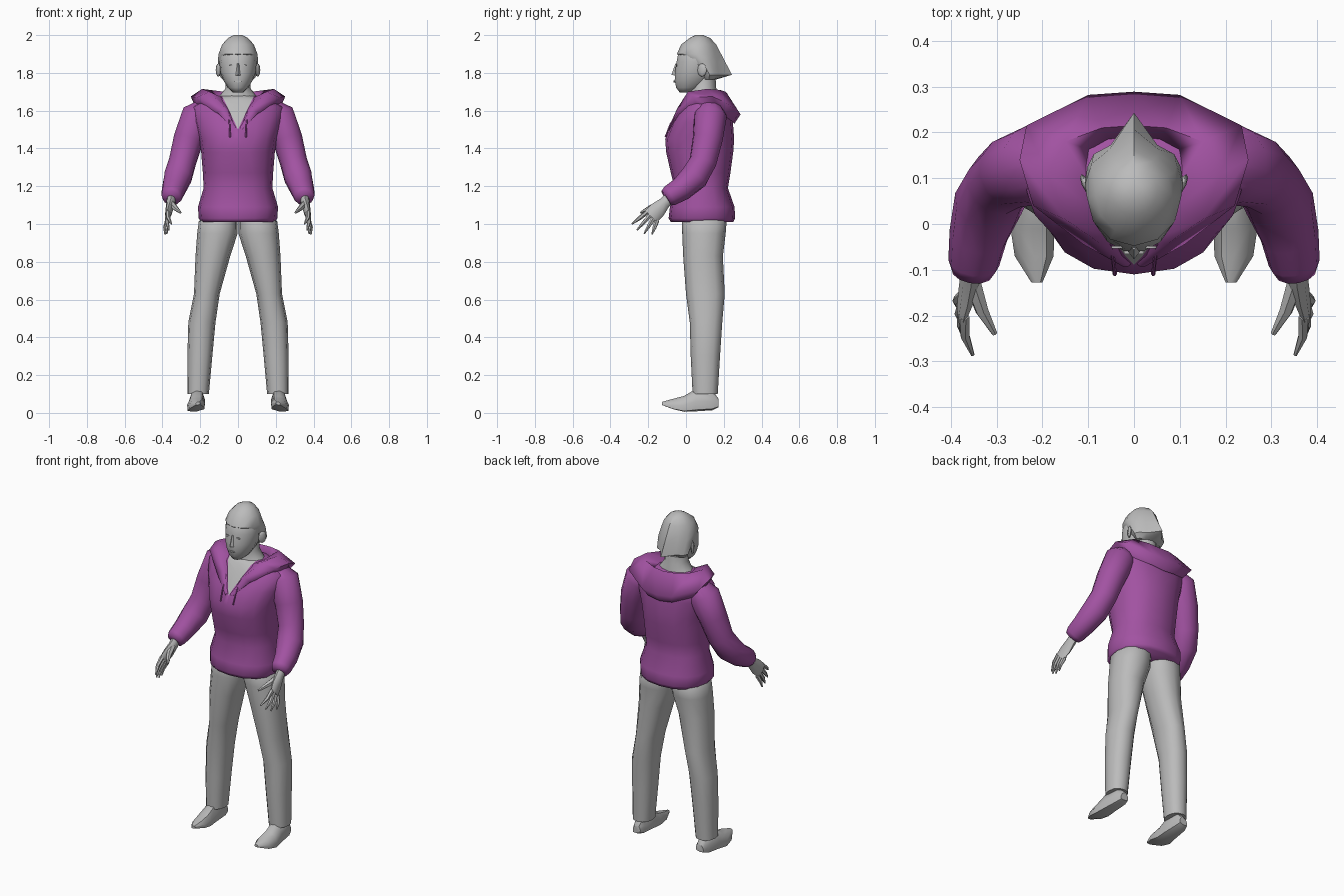
import bpy, bmesh, math
from mathutils import Vector


def material(name, rgb):
    m = bpy.data.materials.new(name)
    m.diffuse_color = (*rgb, 1)
    return m


GREY = material("light_grey", (0.5, 0.5, 0.5))
PURPLE = material("purple", (0.36, 0.085, 0.36))


def finish(bm, name, mats, mirror=False, angle=50):
    bmesh.ops.recalc_face_normals(bm, faces=bm.faces)
    me = bpy.data.meshes.new(name)
    bm.to_mesh(me)
    bm.free()
    ob = bpy.data.objects.new(name, me)
    bpy.context.collection.objects.link(ob)
    for m in mats:
        me.materials.append(m)
    bpy.ops.object.select_all(action='DESELECT')
    ob.select_set(True)
    bpy.context.view_layer.objects.active = ob
    bpy.ops.object.shade_smooth_by_angle(angle=math.radians(angle))
    if mirror:
        ob.modifiers.new("Mirror", 'MIRROR')
    return ob


def skin_rings(rings, cap=True):
    """Join rings of equally many points into a closed skin."""
    bm = bmesh.new()
    vs = [[bm.verts.new(p) for p in r] for r in rings]
    n = len(vs[0])
    for a, b in zip(vs, vs[1:]):
        for i in range(n):
            j = (i + 1) % n
            bm.faces.new((a[i], a[j], b[j], b[i]))
    if cap:
        bm.faces.new(vs[0])
        bm.faces.new(vs[-1])
    return bm


def oval(n, power=1.0):
    def bend(v):
        return math.copysign(abs(v) ** power, v)
    return [(bend(math.cos(2 * math.pi * i / n)), bend(math.sin(2 * math.pi * i / n)))
            for i in range(n)]


def level_rings(rows, n=14, power=1.0):
    """Rows are (z, half width, front y, back y[, centre x])."""
    out = []
    for row in rows:
        z, rx, y0, y1 = row[:4]
        x = row[4] if len(row) > 4 else 0
        out.append([(x + rx * c, (y0 + y1) / 2 + (y1 - y0) / 2 * s, z) for c, s in oval(n, power)])
    return out


def tube_rings(path, n=10):
    """Path points are (x, y, z, radius)."""
    pts = [Vector(p[:3]) for p in path]
    out = []
    for i, p in enumerate(pts):
        t = (pts[min(i + 1, len(pts) - 1)] - pts[max(i - 1, 0)]).normalized()
        u = t.cross(Vector((0, 1, 0.3))).normalized()
        v = t.cross(u)
        out.append([p + path[i][3] * (u * c + v * s) for c, s in oval(n)])
    return out


# Hooded top body, with a V-shaped neck opening cut into its front
bm = skin_rings(level_rings([
    (1.01, 0.195, -0.08, 0.25), (1.03, 0.208, -0.092, 0.26), (1.09, 0.212, -0.085, 0.257),
    (1.19, 0.182, -0.06, 0.222), (1.27, 0.186, -0.08, 0.235), (1.38, 0.195, -0.105, 0.25),
    (1.45, 0.205, -0.11, 0.255), (1.54, 0.232, -0.072, 0.248), (1.62, 0.245, -0.02, 0.235),
    (1.66, 0.17, 0.005, 0.2), (1.68, 0.08, 0.025, 0.16)], 16, 0.88))
for side in (-1, 1):
    front = [f for f in bm.faces if f.calc_center_median().y < 0.08 and f.calc_center_median().z > 1.4]
    geom = list({e for f in front for e in f.edges} | {v for f in front for v in f.verts}) + front
    bmesh.ops.bisect_plane(bm, geom=geom, plane_co=(0, 0, 1.5), plane_no=(0.18 * side, 0, -0.085))
for f in bm.faces:
    c = f.calc_center_median()
    if c.y < 0.08 and c.z - 1.5 > 2.1 * abs(c.x):
        f.material_index = 1
finish(bm, "hooded_top_body", [PURPLE, GREY], angle=70)

# Folded hood: inner, ridge, outer and lower points from the neck tip to the back
hood = [
    [(0.004, -0.082, 1.50), (0.010, -0.092, 1.51), (0.022, -0.094, 1.50), (0.012, -0.082, 1.49)],
    [(0.048, -0.033, 1.60), (0.07, -0.045, 1.615), (0.11, -0.045, 1.59), (0.09, -0.02, 1.57)],
    [(0.085, 0.03, 1.67), (0.15, 0.01, 1.70), (0.22, 0.04, 1.67), (0.18, 0.06, 1.62)],
    [(0.10, 0.10, 1.67), (0.19, 0.11, 1.715), (0.25, 0.14, 1.675), (0.22, 0.14, 1.61)],
    [(0.09, 0.16, 1.66), (0.15, 0.18, 1.71), (0.235, 0.215, 1.64), (0.18, 0.20, 1.575)],
    [(0.05, 0.175, 1.65), (0.07, 0.21, 1.70), (0.10, 0.282, 1.59), (0.08, 0.25, 1.54)],
    [(0.0, 0.18, 1.645), (0.0, 0.215, 1.695), (0.0, 0.289, 1.58), (0.0, 0.255, 1.53)]]
finish(skin_rings(hood, cap=False), "folded_hood", [PURPLE], True, 80)

# Drawstrings
finish(skin_rings(tube_rings([(0.05, -0.04, 1.595, 0.004), (0.045, -0.083, 1.53, 0.004),
                              (0.042, -0.109, 1.46, 0.005)], 6)), "drawstring", [PURPLE], True)

# Sleeves
finish(skin_rings(tube_rings([
    (0.15, 0.13, 1.63, 0.05), (0.215, 0.13, 1.57, 0.088), (0.262, 0.115, 1.45, 0.08),
    (0.294, 0.09, 1.33, 0.073), (0.318, 0.045, 1.25, 0.076), (0.34, -0.025, 1.185, 0.064),
    (0.35, -0.085, 1.15, 0.056), (0.353, -0.105, 1.137, 0.046)], 12)), "sleeve", [PURPLE], True, 70)

# Hands: flat palm, four fanned fingers and a thumb; rows are x, y, z, thickness, width
palm = [(0.352, -0.07, 1.155, 0.024, 0.028), (0.356, -0.115, 1.11, 0.024, 0.032),
        (0.364, -0.15, 1.075, 0.020, 0.044), (0.374, -0.185, 1.04, 0.013, 0.044)]
finish(skin_rings([[(x + t * c, y + 0.7 * w * s, z - 0.7 * w * s) for c, s in oval(8)]
                   for x, y, z, t, w in palm]), "palm", [GREY], True)
tips = [(0.352, -0.286, 1.00), (0.366, -0.26, 0.968), (0.376, -0.222, 0.948), (0.386, -0.18, 0.945)]
for k, tip in enumerate(tips):
    a = Vector((0.372, -0.202 + 0.016 * k, 1.065 - 0.016 * k))
    b = Vector(tip)
    m = a.lerp(b, 0.5) + Vector((0.007, 0, 0))
    finish(skin_rings(tube_rings([(*a, 0.013), (*m, 0.011), (*b, 0.004)], 6)),
           "finger_%d" % (k + 1), [GREY], True)
finish(skin_rings(tube_rings([(0.355, -0.12, 1.11, 0.02), (0.332, -0.19, 1.085, 0.015),
                              (0.304, -0.24, 1.06, 0.006)], 6)), "thumb", [GREY], True)

# Trouser legs
finish(skin_rings(level_rings([
    (0.10, 0.057, 0.035, 0.168, 0.211), (0.30, 0.066, 0.025, 0.18, 0.202),
    (0.48, 0.072, 0.02, 0.192, 0.191), (0.63, 0.068, 0.0, 0.205, 0.165),
    (0.83, 0.092, -0.015, 0.195, 0.133), (0.95, 0.107, -0.02, 0.21, 0.109),
    (1.012, 0.103, -0.02, 0.215, 0.105), (1.05, 0.085, 0.0, 0.19, 0.086)], 12, 0.88)),
    "trouser_leg", [GREY], True, 60)

# Shoes: rows are y, centre x, half width, bottom, top; narrower above, leaning to the outer side
shoe = [(0.172, 0.212, 0.03, 0.03, 0.075), (0.14, 0.214, 0.042, 0.014, 0.12),
        (0.05, 0.218, 0.05, 0.008, 0.125), (-0.01, 0.222, 0.056, 0.006, 0.09),
        (-0.07, 0.218, 0.05, 0.02, 0.074), (-0.128, 0.212, 0.014, 0.042, 0.058)]
finish(skin_rings([[(x + w * c * (0.85 - 0.2 * s), y, (a + b) / 2 + (b - a) / 2 * s - 0.12 * w * c)
                    for c, s in oval(8, 0.7)] for y, x, w, a, b in shoe]), "shoe", [GREY], True, 40)

# Neck and head
finish(skin_rings(level_rings([(1.62, 0.14, 0.01, 0.17), (1.675, 0.10, 0.022, 0.168),
                               (1.72, 0.065, 0.022, 0.16), (1.80, 0.065, 0.02, 0.155)], 12)),
       "neck", [GREY], angle=70)
finish(skin_rings(level_rings([
    (1.697, 0.028, -0.035, 0.03), (1.722, 0.055, -0.054, 0.09), (1.76, 0.077, -0.062, 0.13),
    (1.80, 0.093, -0.062, 0.15), (1.86, 0.099, -0.052, 0.155), (1.91, 0.093, -0.042, 0.15),
    (1.95, 0.07, 0.0, 0.13)], 14)), "head", [GREY], angle=70)

# Hair, drawn to a point at the back
rings = level_rings([(1.765, 0.082, 0.09, 0.15), (1.79, 0.102, 0.07, 0.18),
                     (1.86, 0.107, 0.0, 0.175), (1.90, 0.103, -0.048, 0.165),
                     (1.95, 0.084, -0.026, 0.15), (1.985, 0.052, 0.02, 0.122),
                     (2.0, 0.022, 0.05, 0.09)], 12)
for r, back in zip(rings, (0.16, 0.243, 0.207, 0.186, 0.16, 0.128, 0.09)):
    r[3] = (0, back, r[3][2])
finish(skin_rings(rings), "hair", [GREY], angle=40)

# Ears, leaning outward at the back
bm = bmesh.new()
bmesh.ops.create_uvsphere(bm, u_segments=8, v_segments=6, radius=1)
for v in bm.verts:
    v.co = Vector((0.104 + 0.01 * v.co.x + 0.01 * v.co.y, 0.085 + 0.024 * v.co.y,
                   1.815 + 0.035 * v.co.z))
finish(bm, "ear", [GREY], True)

# Nose
finish(skin_rings([[(-0.008, -0.048, 1.85), (0.008, -0.048, 1.85), (0, -0.056, 1.85)],
                   [(-0.017, -0.055, 1.785), (0.017, -0.055, 1.785), (0, -0.077, 1.79)]]),
       "nose", [GREY])


# Eyes and mouth as thin plates
def plate(name, x, y, z, w, h, mirror):
    rings = [[(x + w * c, y + d, z + h * s) for c, s in oval(8)] for d in (-0.003, 0.003)]
    finish(skin_rings(rings), name, [GREY], mirror)


plate("eye", 0.037, -0.051, 1.84, 0.012, 0.005, True)
plate("mouth", 0, -0.062, 1.755, 0.022, 0.005, False)
